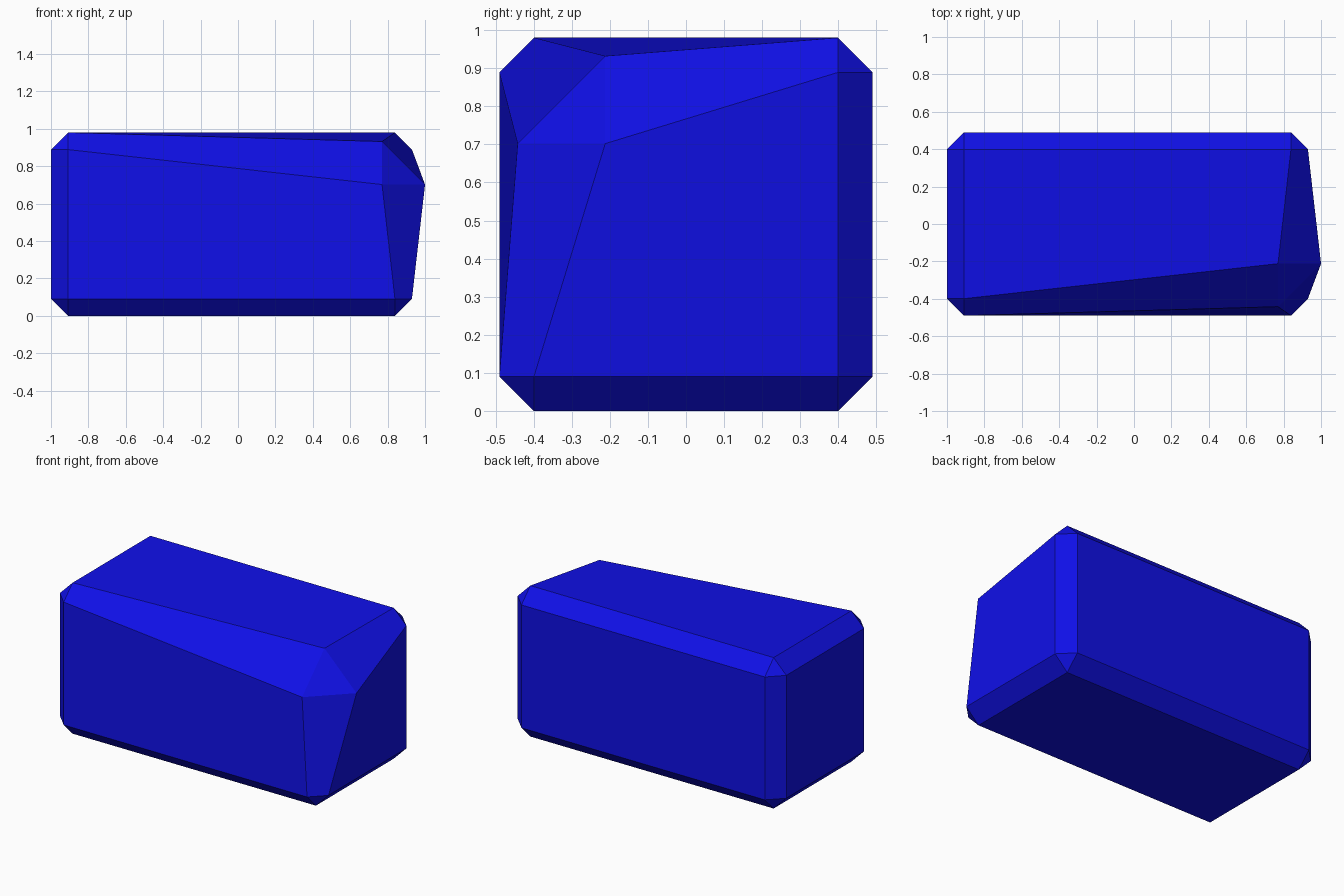
import bpy
import bmesh
from mathutils import Vector

default = bpy.data.objects.get("Cube")
if default:
    bpy.data.objects.remove(default, do_unlink=True)

# Blue material
blue = bpy.data.materials.new("deep_blue")
blue.use_nodes = True
colour = (0.005, 0.005, 0.8, 1)
blue.diffuse_color = colour
blue.node_tree.nodes["Principled BSDF"].inputs["Base Color"].default_value = colour

# Box with flat chamfers on every edge
low = Vector((-1, -0.49, 0))
high = Vector((0.93, 0.49, 0.98))
bm = bmesh.new()
bmesh.ops.create_cube(bm, size=1)
for v in bm.verts:
    v.co = Vector([l + (c + 0.5) * (h - l) for l, h, c in zip(low, high, v.co)])
bmesh.ops.bevel(bm, geom=bm.edges[:], offset=0.091, offset_type='OFFSET',
                segments=1, affect='EDGES', profile=0.5)

# Pushed front upper corner: its three points slide to a wider cut
outward = Vector((1, -1, 1))
limit = Vector((high.x, low.y, high.z))
pivot = Vector((0.77, -0.212, 0.702))
corner = sorted(bm.verts, key=lambda v: v.co.dot(outward))[-3:]
for v in corner:
    axis = min(range(3), key=lambda i: abs(v.co[i] - limit[i]))
    v.co = pivot
    v.co[axis] += 0.23 * outward[axis]

bmesh.ops.recalc_face_normals(bm, faces=bm.faces[:])
mesh = bpy.data.meshes.new("chamfered_block")
bm.to_mesh(mesh)
bm.free()
mesh.materials.append(blue)
block = bpy.data.objects.new("chamfered_block", mesh)
bpy.context.collection.objects.link(block)
